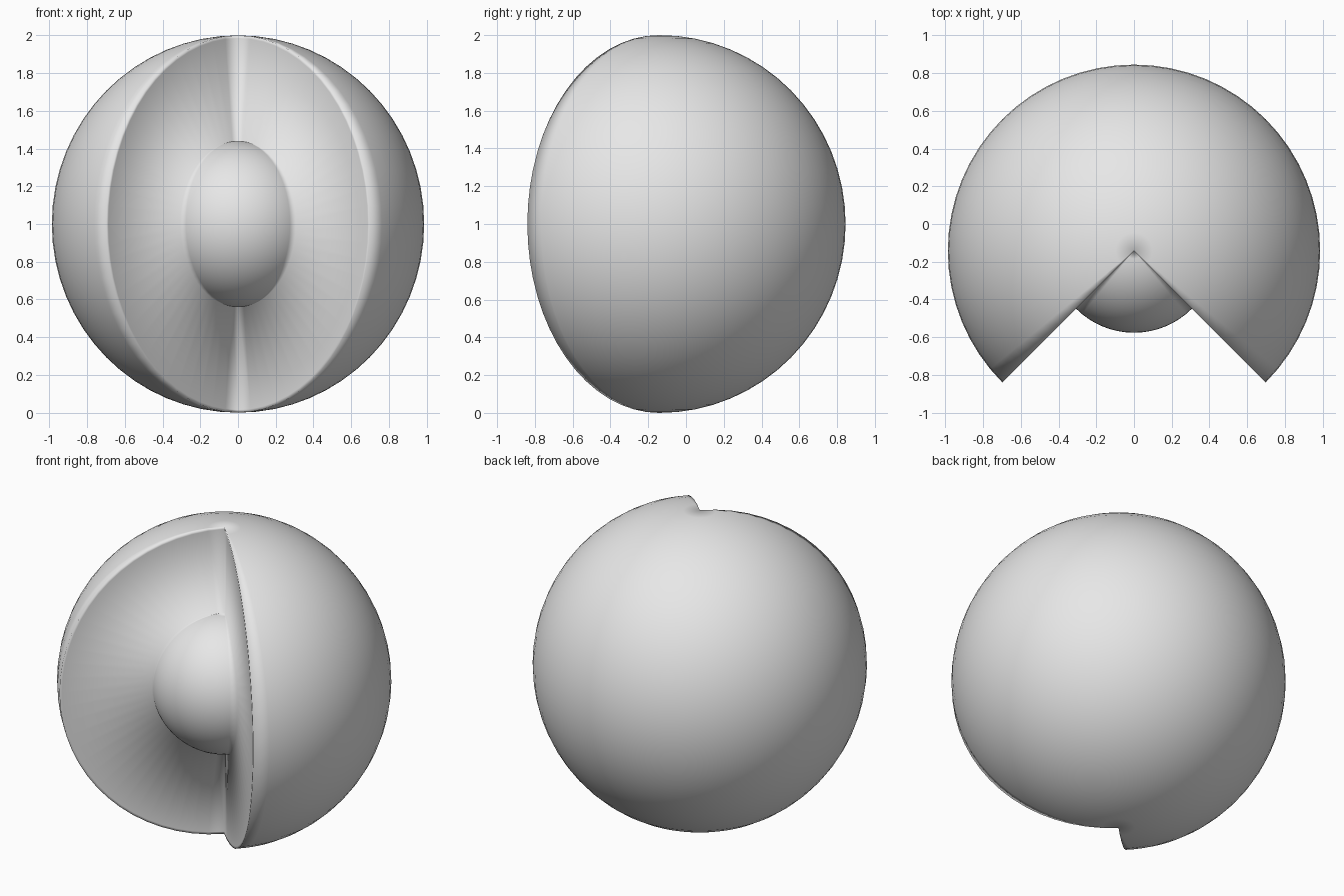
import bpy, bmesh
from math import sin, cos, pi, radians
from mathutils import Vector

if "Cube" in bpy.data.objects:
    bpy.data.objects.remove(bpy.data.objects["Cube"], do_unlink=True)

grey = bpy.data.materials.new("plain grey")
grey.use_nodes = True
COLOUR = (0.8, 0.8, 0.8, 1)
grey.diffuse_color = COLOUR
grey.node_tree.nodes["Principled BSDF"].inputs["Base Color"].default_value = COLOUR

CENTRE = Vector((0, -0.142, 1))
WIDE, TALL, CORE, LIP = 0.987, 1.0, 0.44, 0.985
RINGS, COLUMNS, CORE_COLUMNS = 32, 48, 16

bm = bmesh.new()


def arc(scale, turn):
    """Half circle of points from the bottom pole to the top pole."""
    points = []
    for i in range(RINGS + 1):
        a = pi * i / RINGS - pi / 2
        r = WIDE * scale * cos(a)
        offset = Vector((r * cos(turn), r * sin(turn), TALL * scale * sin(a)))
        points.append(bm.verts.new(CENTRE + offset))
    return points


def skin(arcs):
    """Join neighbouring arcs with strips of faces."""
    for a, b in zip(arcs, arcs[1:]):
        for i in range(RINGS):
            bm.faces.new((a[i], b[i], b[i + 1], a[i + 1]))


right_side, left_side = radians(-135), radians(-45)

# Outer ball, three quarters of a turn
outer = [arc(1, left_side + radians(270) * i / COLUMNS) for i in range(COLUMNS + 1)]
skin(outer)
# Core, showing in the open quarter
core = [arc(CORE, right_side + radians(90) * i / CORE_COLUMNS) for i in range(CORE_COLUMNS + 1)]
skin(core)
# Flat cut walls with a narrow lip along the rim
skin([outer[-1], arc(LIP, right_side), core[0]])
skin([core[-1], arc(LIP, left_side), outer[0]])

bmesh.ops.remove_doubles(bm, verts=bm.verts, dist=0.0001)
bmesh.ops.recalc_face_normals(bm, faces=bm.faces)
for face in bm.faces:
    face.smooth = True

mesh = bpy.data.meshes.new("cutaway_ball")
bm.to_mesh(mesh)
bm.free()
mesh.materials.append(grey)
ball = bpy.data.objects.new("cutaway_ball", mesh)
bpy.context.collection.objects.link(ball)
